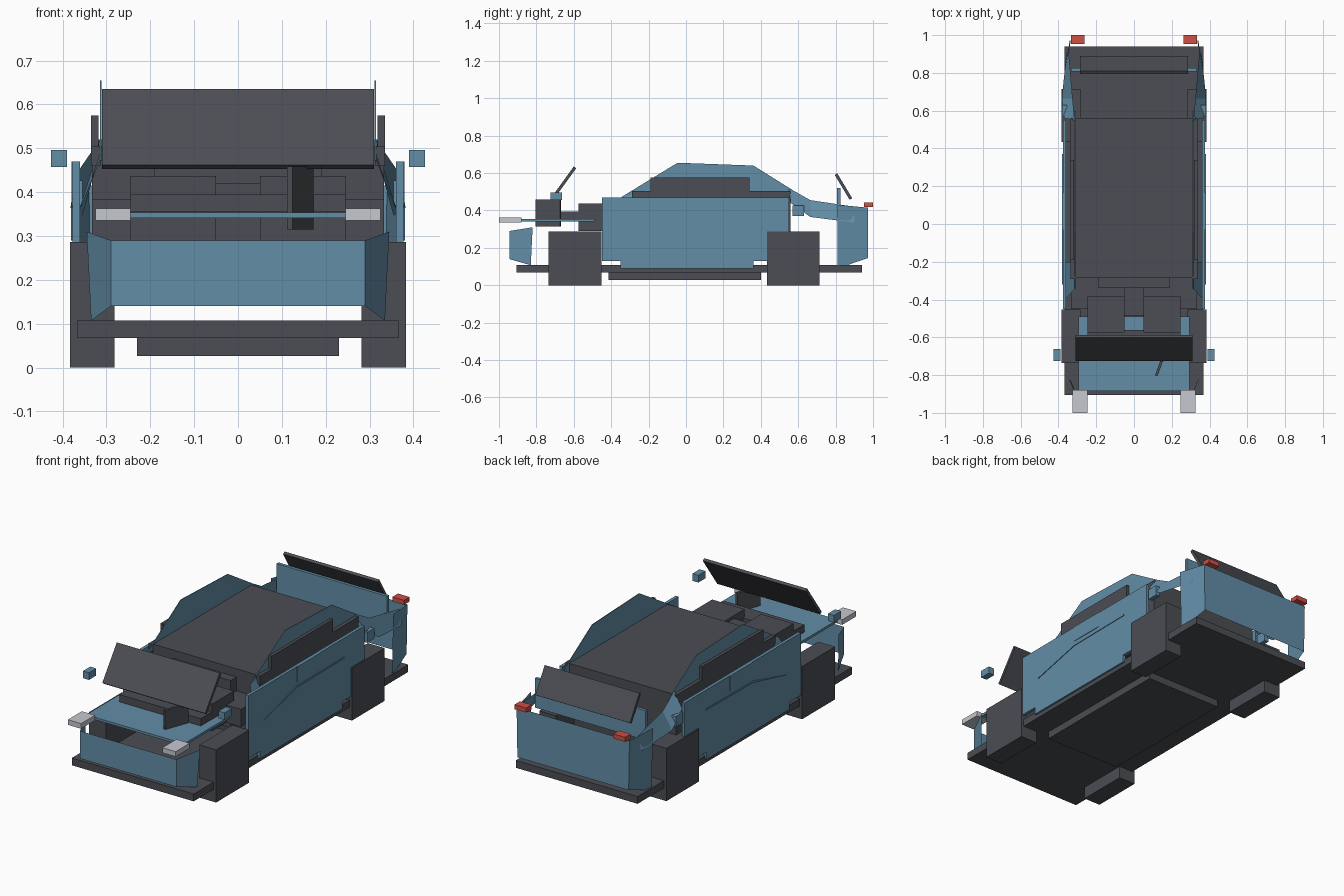
import bpy
import math
from mathutils import Vector

if "Cube" in bpy.data.objects:
    bpy.data.objects.remove(bpy.data.objects["Cube"], do_unlink=True)


def material(name, color):
    m = bpy.data.materials.new(name)
    m.use_nodes = True
    m.diffuse_color = (*color, 1)
    m.node_tree.nodes["Principled BSDF"].inputs["Base Color"].default_value = (*color, 1)
    return m


BLUE = material("steel_blue", (0.125, 0.27, 0.39))
DARK = material("charcoal", (0.072, 0.075, 0.087))
RED = material("lamp_red", (0.62, 0.08, 0.06))
PALE = material("lamp_grey", (0.56, 0.58, 0.62))


def mesh(name, verts, faces, mat):
    data = bpy.data.meshes.new(name)
    data.from_pydata(verts, [], faces)
    data.materials.append(mat)
    obj = bpy.data.objects.new(name, data)
    bpy.context.collection.objects.link(obj)
    return obj


def box(name, xs, ys, zs, mat):
    verts = [(x, y, z) for x in xs for y in ys for z in zs]
    faces = [(0, 1, 3, 2), (4, 6, 7, 5), (0, 4, 5, 1),
             (2, 3, 7, 6), (0, 2, 6, 4), (1, 5, 7, 3)]
    return mesh(name, verts, faces, mat)


def prism(name, profile, x0, x1, mat):
    """Side profile of (y, z) points extruded across x."""
    n = len(profile)
    verts = [(x, y, z) for x in (x0, x1) for y, z in profile]
    faces = [tuple(range(n)), tuple(range(2 * n - 1, n - 1, -1))]
    faces += [(i, i + n, (i + 1) % n + n, (i + 1) % n) for i in range(n)]
    return mesh(name, verts, faces, mat)


def strip(name, upper, lower, mat):
    """Thin sheet between two matching rows of points."""
    n = len(upper)
    faces = [(i, i + 1, n + i + 1, n + i) for i in range(n - 1)]
    return mesh(name, upper + lower, faces, mat)


def tilted_panel(name, half, low, high, thick, mat):
    a, b = Vector(low), Vector(high)
    d = (b - a).normalized()
    off = Vector((d.y, -d.x)) * thick
    return prism(name, [a, a + off, b + off, b], -half, half, mat)


# Chassis
box("floor", (-.367, .367), (-.905, .94), (.067, .107), DARK)
box("undertray", (-.23, .23), (-.415, .4), (.027, .067), DARK)

# Cabin block and boxes in the front bay
box("cabin", (-.333, .333), (-.285, .56), (.15, .505), DARK)
box("dash_block", (-.19, .19), (-.335, -.285), (.2, .46), DARK)
box("bay_shelf", (-.333, .333), (-.45, -.285), (.29, .385), DARK)
box("bay_step", (-.245, .245), (-.67, -.56), (.355, .395), DARK)
box("bay_centre", (-.05, .05), (-.485, -.285), (.29, .42), DARK)

# Hood, windscreen and rear window
box("hood", (-.295, .295), (-.885, -.49), (.341, .354), BLUE)
tilted_panel("windscreen", .31, (-.725, .462), (-.6, .635), .016, DARK)
tilted_panel("rear_window", .285, (.875, .457), (.795, .59), .016, DARK)
box("rear_bulkhead", (-.333, .333), (.808, .825), (.36, .52), BLUE)

# Angled lever plate below the windscreen
lever = box("lever_plate", (-.007, .007), (-.07, .07), (-.072, .072), DARK)
lever.location = (.142, -.737, .387)
lever.rotation_euler = (0, 0, math.radians(-20))

# Front bumper: flat middle, raked corners
strip("front_bumper",
      [(-.345, -.82, .31), (-.29, -.945, .29), (.29, -.945, .29), (.345, -.82, .31)],
      [(-.335, -.83, .107), (-.29, -.945, .14), (.29, -.945, .14), (.335, -.83, .107)], BLUE)

# Rear panel with raked corners
strip("rear_panel",
      [(-.368, .81, .43), (-.34, .972, .415), (.34, .972, .415), (.368, .81, .43)],
      [(-.36, .81, .09), (-.335, .972, .145), (.335, .972, .145), (.36, .81, .09)], BLUE)

for side, s in (("left", 1), ("right", -1)):
    def sbox(name, xs, ys, zs, mat):
        return box(side + "_" + name, sorted(s * x for x in xs), ys, zs, mat)

    # Wheels
    sbox("front_wheel", (.282, .383), (-.735, -.452), (0, .287), DARK)
    sbox("rear_wheel", (.282, .383), (.433, .715), (0, .287), DARK)

    # Lamps, mirrors, seats
    sbox("headlight", (.245, .325), (-1, -.88), (.335, .363), PALE)
    sbox("tail_light", (.263, .333), (.953, 1), (.418, .443), RED)
    sbox("mirror", (.39, .426), (-.725, -.663), (.457, .496), BLUE)
    sbox("seat", (.05, .245), (-.575, -.385), (.29, .437), DARK)

    # Side windows
    sbox("lower_window", (.313, .335), (-.29, .555), (.46, .505), DARK)
    sbox("upper_window", (.318, .335), (-.19, .34), (.505, .575), DARK)

    # Door with stepped sill, handle block and crease
    prism(side + "_door",
          [(-.45, .47), (-.45, .13), (-.35, .13), (-.35, .09), (.36, .09),
           (.36, .13), (.55, .13), (.55, .47)], s * .36, s * .377, BLUE)
    sbox("handle_block", (.377, .38), (-.03, .165), (.385, .47), BLUE)
    prism(side + "_door_crease",
          [(-.32, .29), (-.03, .358), (.37, .362), (.37, .369), (-.04, .366)],
          s * .377, s * .381, BLUE)
    sbox("filler_cap", (.355, .38), (.57, .63), (.37, .427), BLUE)

    # Roof side frame, a thin upright sheet
    prism(side + "_roof_frame",
          [(-.345, .472), (-.045, .655), (.36, .64), (.6, .49), (.6, .46)],
          s * .311, s * .315, BLUE)

    # Rear shoulder flaring out from the frame to the tail
    strip(side + "_rear_shoulder",
          [(s * .315, .55, .52), (s * .325, .665, .455), (s * .345, .9, .42)],
          [(s * .37, .56, .44), (s * .382, .665, .365), (s * .358, .9, .335)], BLUE)

    # Front corner flare below the roof frame
    strip(side + "_front_pillar_flare",
          [(s * .315, -.345, .472), (s * .315, -.2, .51)],
          [(s * .365, -.4, .35), (s * .365, -.2, .35)], BLUE)
